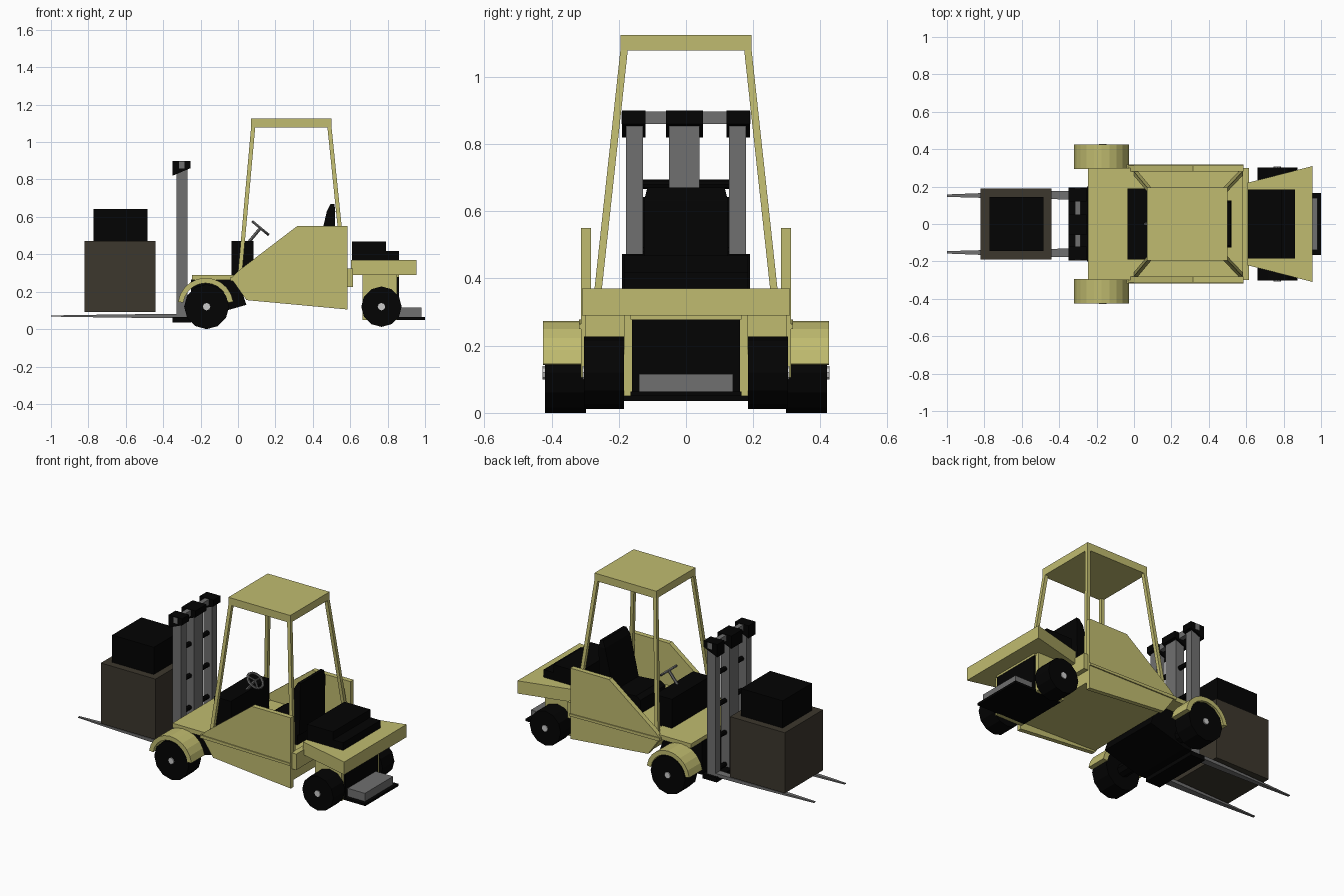
import bpy, bmesh, math
from mathutils import Vector

if "Cube" in bpy.data.objects:
    bpy.data.objects.remove(bpy.data.objects["Cube"])


def material(name, r, g, b):
    m = bpy.data.materials.new(name)
    m.diffuse_color = (r, g, b, 1)
    m.use_nodes = True
    m.node_tree.nodes["Principled BSDF"].inputs["Base Color"].default_value = m.diffuse_color
    return m


OLIVE = material("olive_paint", 0.53, 0.50, 0.16)
BLACK = material("black_rubber", 0.001, 0.001, 0.001)
GREY = material("steel", 0.16, 0.16, 0.16)
HUB = material("hub_metal", 0.55, 0.55, 0.55)
BROWN = material("crate_brown", 0.045, 0.038, 0.026)


def finish(name, bm, mat, mirror):
    bmesh.ops.recalc_face_normals(bm, faces=bm.faces)
    me = bpy.data.meshes.new(name)
    bm.to_mesh(me)
    bm.free()
    me.materials.append(mat)
    ob = bpy.data.objects.new(name, me)
    bpy.context.collection.objects.link(ob)
    if mirror:
        mod = ob.modifiers.new("mirror", 'MIRROR')
        mod.use_axis = (False, True, False)
        mod.use_mirror_merge = False
    return ob


def loft(name, outlines, mat, mirror=False):
    """Solid joining a series of matching outlines."""
    bm = bmesh.new()
    rings = [[bm.verts.new(p) for p in o] for o in outlines]
    n = len(rings[0])
    bm.faces.new(rings[0])
    bm.faces.new(rings[-1][::-1])
    for a, b in zip(rings, rings[1:]):
        for i in range(n):
            j = (i + 1) % n
            bm.faces.new((a[i], a[j], b[j], b[i]))
    return finish(name, bm, mat, mirror)


def side(name, pts, y0, y1, mat, mirror=False):
    """Profile in x/z extruded along y."""
    return loft(name, [[(x, y, z) for x, z in pts] for y in (y0, y1)], mat, mirror)


def plan(name, pts, z0, z1, mat, mirror=False):
    """Outline in x/y extruded along z."""
    return loft(name, [[(x, y, z) for x, y in pts] for z in (z0, z1)], mat, mirror)


def box(name, x0, x1, y0, y1, z0, z1, mat, mirror=False):
    return plan(name, [(x0, y0), (x1, y0), (x1, y1), (x0, y1)], z0, z1, mat, mirror)


def disc(cx, cz, r, n):
    return [(cx + r * math.cos(2 * math.pi * i / n),
             cz + r * math.sin(2 * math.pi * i / n)) for i in range(n)]


# Load: crate with a smaller box on top
box("crate", -.82, -.44, -.19, .19, .092, .472, BROWN)
box("small_box", -.773, -.484, -.145, .145, .47, .643, BLACK)

# Forks, thinning towards the tip
loft("fork", [[(x, y0, .07 - h), (x, y1, .07 - h), (x, y1, .07 + h), (x, y0, .07 + h)]
              for x, y0, y1, h in ((-1, .145, .158, .003), (-.82, .14, .165, .006),
                                   (-.51, .134, .174, .01), (-.27, .13, .178, .011))], GREY, True)

# Mast: columns, caps, top bar, rungs and foot
cap = [(-.35, .90), (-.255, .90), (-.255, .86), (-.35, .82)]
box("mast_side_column", -.33, -.27, .128, .178, .05, .87, GREY, True)
box("mast_centre_column", -.33, -.27, -.05, .04, .05, .87, GREY)
side("mast_side_cap", cap, .12, .19, BLACK, True)
side("mast_centre_cap", cap, -.06, .05, BLACK)
box("mast_top_bar", -.315, -.285, -.192, .192, .86, .897, GREY)
for i in range(4):
    side(f"mast_rung_{i + 1}", disc(-.3, .08 + .2 * i, .014, 8), -.13, .13, BLACK)
box("mast_foot", -.35, -.25, -.195, .195, .036, .064, BLACK)

# Front axle housing and deck
side("axle_housing", [(-.25, .265), (.0, .265), (.045, .13), (-.2, .06), (-.25, .06)], -.2, .2, BLACK)
side("front_axle", disc(-.168, .12, .04, 8), -.3, .3, BLACK)
box("front_deck", -.245, .03, -.3, .3, .262, .29, OLIVE)

# Wheels, hubs and fenders
side("front_wheel", disc(-.168, .12, .12, 12), .297, .42, BLACK, True)
side("front_hub", disc(-.168, .12, .02, 8), .40, .427, HUB, True)
side("rear_wheel", disc(.767, .12, .108, 12), .185, .303, BLACK, True)
side("rear_hub", disc(.767, .12, .02, 8), .29, .308, HUB, True)


def arch(name, cx, cz, r0, r1, y0, y1, steps):
    """Half-round shell over a wheel."""
    bm = bmesh.new()
    prev = None
    for i in range(steps + 1):
        a = math.radians(8 + 164 * i / steps)
        ring = [bm.verts.new((cx + r * math.cos(a), y, cz + r * math.sin(a)))
                for r, y in ((r0, y0), (r1, y0), (r1, y1), (r0, y1))]
        if prev:
            for k in range(4):
                bm.faces.new((prev[k], prev[(k + 1) % 4], ring[(k + 1) % 4], ring[k]))
        if i in (0, steps):
            bm.faces.new(ring)
        prev = ring
    return finish(name, bm, OLIVE, True)


arch("front_fender", -.173, .125, .121, .149, .295, .425, 10)

# Body tub and side panels
side("body_tub", [(-.03, .285), (.585, .285), (.585, .15), (.045, .165), (-.02, .25)], -.285, .285, OLIVE)
side("upper_side_panel", [(-.035, .275), (.0, .31), (.315, .55), (.585, .55), (.585, .255)],
     .282, .313, OLIVE, True)
side("side_ridge", [(-.04, .258), (-.04, .278), (.585, .265), (.585, .25)], .29, .319, OLIVE, True)
side("lower_side_panel", [(-.03, .262), (.045, .155), (.585, .105), (.585, .255)], .284, .312, OLIVE, True)
box("rear_crossbar", .58, .615, -.3, .3, .225, .325, OLIVE)

# Cab: dashboard, steering wheel and seat
box("dashboard", -.035, .083, -.19, .19, .28, .472, BLACK)
normal = Vector((.64, 0, .77)).normalized()
centre = Vector((.12, 0, .54))
u, v = Vector((0, 1, 0)), normal.cross(Vector((0, 1, 0)))


def beam(name, p, q, r, mat, n=6):
    """Round bar between two points."""
    p, q = Vector(p), Vector(q)
    d = (q - p).normalized()
    a = d.orthogonal().normalized()
    b = d.cross(a)
    ring = [r * (math.cos(t) * a + math.sin(t) * b) for t in (2 * math.pi * i / n for i in range(n))]
    return loft(name, [[c + o for o in ring] for c in (p, q)], mat)


bpy.ops.mesh.primitive_torus_add(major_segments=14, minor_segments=6, major_radius=.052, minor_radius=.008,
                                 location=centre, rotation=(0, math.atan2(normal.x, normal.z), 0))
bpy.context.object.name = "steering_wheel"
bpy.context.object.data.materials.append(GREY)
beam("steering_column", (.055, 0, .462), centre, .009, GREY)
for i in range(3):
    t = 2 * math.pi * i / 3
    beam(f"steering_spoke_{i + 1}", centre, centre + .05 * (math.cos(t) * u + math.sin(t) * v), .006, GREY)
side("seat_cushion", [(.23, .28), (.23, .37), (.26, .39), (.5, .37), (.5, .28)], -.125, .125, BLACK)
loft("seat_back", [[(x0, -w, z), (x1, -w, z), (x1, w, z), (x0, w, z)]
                   for x0, x1, z, w in ((.41, .515, .35, .125), (.475, .52, .63, .125), (.495, .515, .67, .115))],
     BLACK)

# Overhead guard: roof and four leaning pillars
box("roof", .07, .5, -.195, .195, 1.078, 1.125, OLIVE)


def pillar(name, bot, top, h):
    sq = [(-h, -h), (h, -h), (h, h), (-h, h)]
    loft(name, [[(c[0] + a, c[1] + b, c[2]) for a, b in sq] for c in (bot, top)], OLIVE, True)


pillar("front_pillar", (.008, .272, .27), (.082, .183, 1.09), .011)
pillar("rear_pillar", (.572, .272, .27), (.488, .183, 1.09), .011)

# Rear deck with engine cover
plan("rear_deck", [(.605, -.22), (.955, -.31), (.955, .31), (.605, .22)], .29, .37, OLIVE)
box("engine_cover_base", .61, .86, -.185, .185, .365, .418, BLACK)
box("engine_cover_top", .61, .79, -.185, .185, .415, .468, BLACK)

# Rear chassis, brackets and step
box("rear_bracket", .665, .85, .16, .185, .05, .295, OLIVE, True)
box("rear_chassis", .665, .86, -.16, .16, .05, .28, BLACK)
box("rear_chassis_lip", .665, .862, -.165, .165, .278, .292, OLIVE)
box("step", .84, .98, -.14, .14, .062, .115, GREY)
box("step_plate", .82, 1.0, -.165, .165, .05, .064, BLACK)
